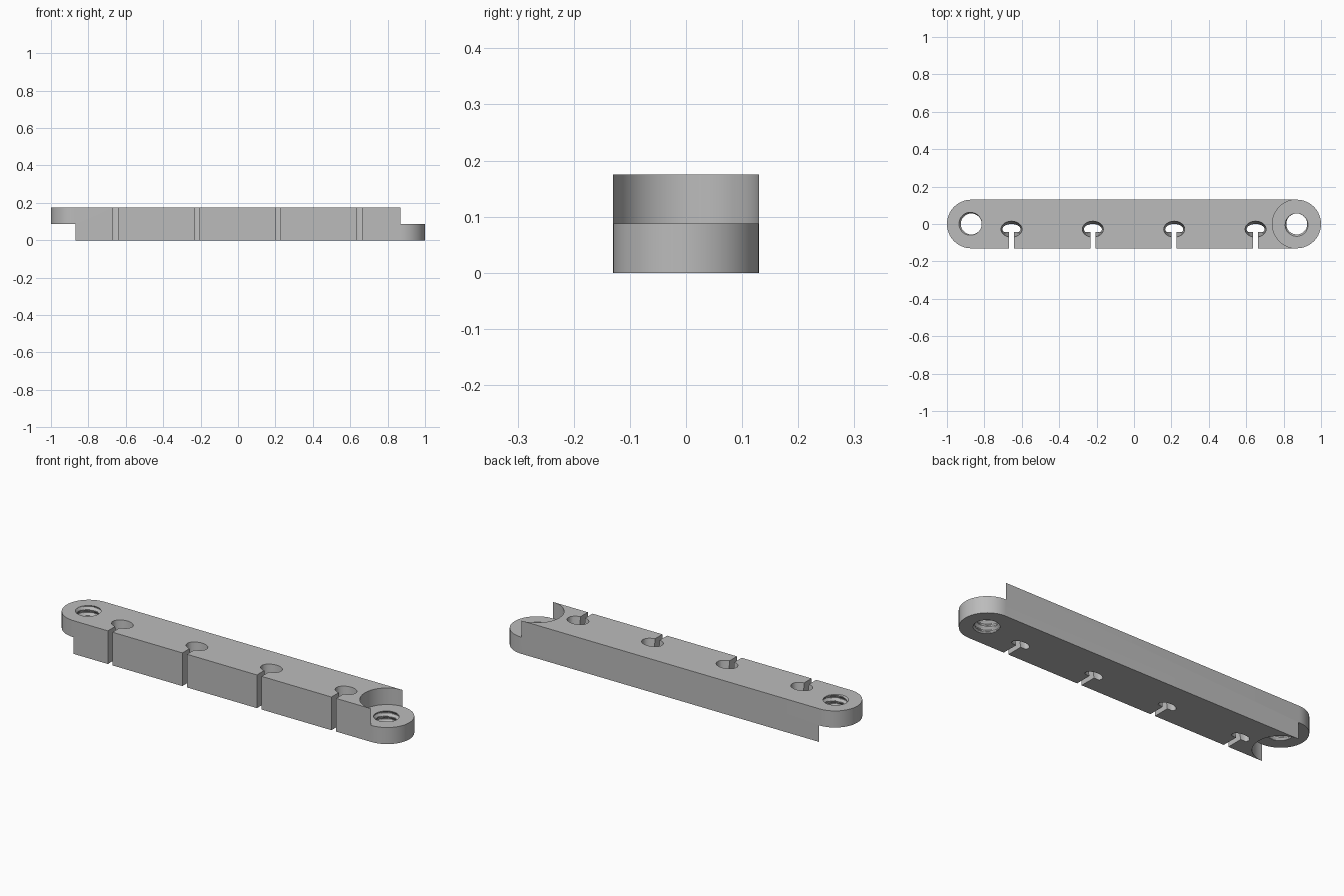
import bpy, bmesh, math

default = bpy.data.objects.get("Cube")
if default:
    bpy.data.objects.remove(default, do_unlink=True)

HEIGHT, HALF_W, PIVOT = 0.175, 0.13, 0.87
MID = HEIGHT / 2

grey = bpy.data.materials.new("plain grey")
grey.use_nodes = True
COLOUR = (0.5, 0.5, 0.5, 1)
grey.diffuse_color = COLOUR
grey.node_tree.nodes["Principled BSDF"].inputs["Base Color"].default_value = COLOUR


def loft(name, rings):
    """Closed solid through a stack of rings with equal point counts."""
    bm = bmesh.new()
    loops = [[bm.verts.new(p) for p in ring] for ring in rings]
    n = len(loops[0])
    for low, high in zip(loops, loops[1:]):
        for i in range(n):
            j = (i + 1) % n
            bm.faces.new((low[i], low[j], high[j], high[i]))
    bm.faces.new(loops[0][::-1])
    bm.faces.new(loops[-1])
    bmesh.ops.recalc_face_normals(bm, faces=bm.faces)
    mesh = bpy.data.meshes.new(name)
    bm.to_mesh(mesh)
    bm.free()
    mesh.materials.append(grey)
    obj = bpy.data.objects.new(name, mesh)
    bpy.context.collection.objects.link(obj)
    return obj


def prism(name, outline, z0, z1):
    return loft(name, [[(x, y, z) for x, y in outline] for z in (z0, z1)])


def arc(cx, r, start, end, steps=32):
    angles = [math.radians(start + (end - start) * i / steps) for i in range(steps + 1)]
    return [(cx + r * math.cos(a), r * math.sin(a)) for a in angles]


def cut(target, cutter):
    mod = target.modifiers.new("cut", 'BOOLEAN')
    mod.operation, mod.solver, mod.object = 'DIFFERENCE', 'EXACT', cutter
    bpy.context.view_layer.objects.active = target
    bpy.ops.object.modifier_apply(modifier=mod.name)
    bpy.data.objects.remove(cutter, do_unlink=True)


# Bar with rounded ends
bar = prism("link_bar", arc(PIVOT, HALF_W, -90, 90) + arc(-PIVOT, HALF_W, 90, 270), 0, HEIGHT)

# Half-height hinge seats: under the right end, above the left end
for side, z0, z1 in ((-1, -0.1, MID), (1, MID, HEIGHT + 0.1)):
    r = HALF_W + 0.0001
    seat = [(-side * x, y) for x, y in arc(-PIVOT, r, -90, 90)]
    seat += [(side * 1.1, r), (side * 1.1, -r)]
    cut(bar, prism("hinge_seat_cutter", seat, z0, z1))


# Threaded pivot holes
def thread_ring(cx, z, pitch=0.032, sides=48):
    ring = []
    for i in range(sides):
        turn = i / sides
        wave = abs(((z / pitch - turn) % 1) * 2 - 1)
        r = 0.056 + 0.01 * min(max(wave * 1.5 - 0.25, 0), 1)
        a = math.tau * turn
        ring.append((cx + r * math.cos(a), r * math.sin(a), z))
    return ring


for cx in (-PIVOT, PIVOT):
    cut(bar, loft("thread_cutter", [thread_ring(cx, -0.01 + 0.004 * k) for k in range(50)]))


# Tapered cord holes, flat at the front of the lower end, each with a front slit
def cord_ring(cx, t, sides=40):
    rx, ry = 0.048 + 0.008 * t, 0.028 + 0.015 * t
    floor = -0.043 - 0.028 * t
    ring = []
    for i in range(sides):
        a = math.tau * i / sides
        ring.append((cx + rx * math.cos(a), max(-0.028 + ry * math.sin(a), floor), HEIGHT * t))
    return ring


for k in range(4):
    cx = -0.655 + 0.435 * k
    cut(bar, loft("cord_hole_cutter", [cord_ring(cx, t) for t in (-0.05, 1.05)]))
    w = 0.0135
    slit = [(cx - w, -0.2), (cx + w, -0.2), (cx + w, -0.025), (cx - w, -0.025)]
    cut(bar, prism("slit_cutter", slit, -0.05, HEIGHT + 0.05))

# Smooth rounded walls, keep edges sharp
bpy.ops.object.select_all(action='DESELECT')
bar.select_set(True)
bpy.context.view_layer.objects.active = bar
bpy.ops.object.shade_smooth_by_angle(angle=math.radians(25))
